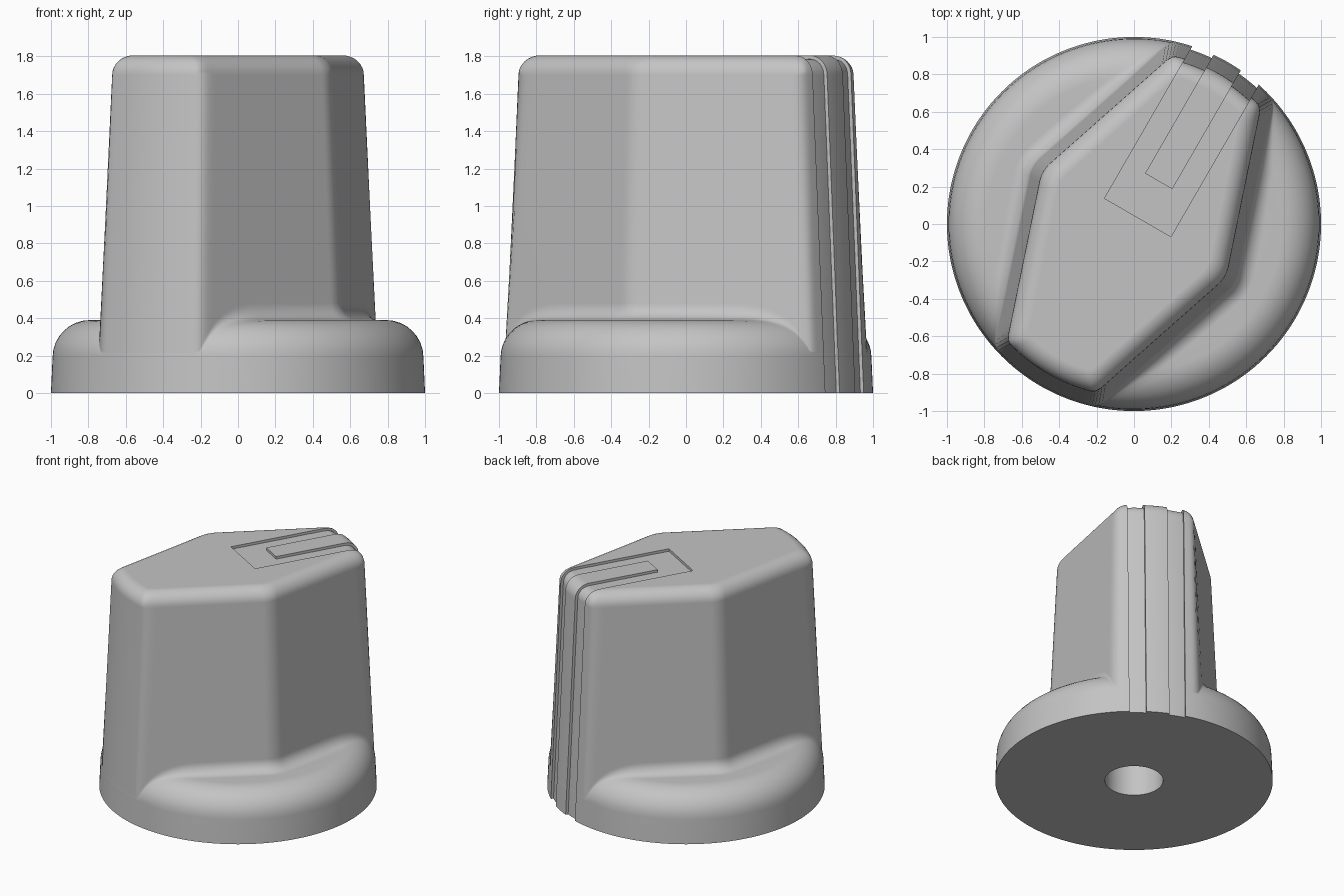
import bpy, bmesh, math
from math import cos, sin, radians, pi

cube = bpy.data.objects.get("Cube")
if cube:
    bpy.data.objects.remove(cube, do_unlink=True)

POINTER = radians(60)      # direction of the pointer
DRAFT = 0.045              # taper of every wall
SHOULDER, TOP_ROUND = 1.70, 0.105
SKIRT_Z, SKIRT_ROUND, FILLET = 0.19, 0.2, 0.09
STEPS, SEG = 360, 9

grey = bpy.data.materials.new("grey plastic")
grey.use_nodes = True
colour = (0.55, 0.55, 0.55, 1)
grey.diffuse_color = colour
grey.node_tree.nodes["Principled BSDF"].inputs["Base Color"].default_value = colour


def make_object(name, bm):
    bmesh.ops.recalc_face_normals(bm, faces=bm.faces)
    mesh = bpy.data.meshes.new(name)
    bm.to_mesh(mesh)
    bm.free()
    mesh.materials.append(grey)
    obj = bpy.data.objects.new(name, mesh)
    bpy.context.collection.objects.link(obj)
    return obj


def prism(name, outline, low, high):
    bm = bmesh.new()
    face = bm.faces.new([bm.verts.new((x, y, low)) for x, y in outline])
    new = bmesh.ops.extrude_face_region(bm, geom=[face])["geom"]
    top = [v for v in new if isinstance(v, bmesh.types.BMVert)]
    bmesh.ops.translate(bm, verts=top, vec=(0, 0, high - low))
    return make_object(name, bm)


def smooth_min(a, b, k=0.04):
    h = max(k - abs(a - b), 0) / k
    return min(a, b) - h * h * k / 4


def grip_radius(angle, z, offset):
    """Stretched hexagon with round ends, as a distance from the axis."""
    grow = DRAFT * (SHOULDER - z) + offset
    r = 1 - DRAFT * SHOULDER + grow
    for normal in (71.5, 108.5, 251.5, 288.5):
        c = cos(angle - radians(normal))
        if c > 0.05:
            r = smooth_min(r, (0.541 + grow) / c)
    return r


def knob_profile(angle, inset, bottom):
    """Radius and height points from the base rim to the top edge."""
    wall = 1 - inset
    rim, fil = SKIRT_ROUND - inset, FILLET + inset
    mid = 1 - DRAFT * SKIRT_Z - SKIRT_ROUND
    # concave fillet rolling between the skirt and the grip
    cz = SKIRT_Z + rim + fil
    for _ in range(4):
        cx = grip_radius(angle, cz, -inset) + fil
        dx = max(cx - mid, 0)
        dz = math.sqrt(max((rim + fil) ** 2 - dx * dx, 0))
        cz = SKIRT_Z + dz
    touch = math.atan2(dz, dx)
    pts = [(wall - DRAFT * bottom, bottom)]
    for i in range(SEG):
        a = touch * i / (SEG - 1)
        pts.append((mid + rim * cos(a), SKIRT_Z + rim * sin(a)))
    for i in range(SEG):
        a = pi + touch * (1 - i / (SEG - 1))
        pts.append((cx + fil * cos(a), cz + fil * sin(a)))
    # rounded top edge
    top = TOP_ROUND - inset
    for i in range(SEG):
        a = pi / 2 * i / (SEG - 1)
        off = -inset - top * (1 - cos(a))
        pts.append((grip_radius(angle, SHOULDER, off), SHOULDER + top * sin(a)))
    return pts


def knob(name, inset=0.0, bottom=0.0):
    bm = bmesh.new()
    columns = []
    for i in range(STEPS):
        a = 2 * pi * i / STEPS
        columns.append([bm.verts.new((r * cos(a + POINTER), r * sin(a + POINTER), z))
                        for r, z in knob_profile(a, inset, bottom)])
    for i, col in enumerate(columns):
        nxt = columns[(i + 1) % STEPS]
        for j in range(len(col) - 1):
            bm.faces.new((col[j], nxt[j], nxt[j + 1], col[j + 1]))
    bm.faces.new([c[-1] for c in columns])
    bm.faces.new([c[0] for c in reversed(columns)])
    bmesh.ops.dissolve_degenerate(bm, dist=1e-5, edges=bm.edges)
    return make_object(name, bm)


def cut(target, cutter):
    mod = target.modifiers.new("cut", 'BOOLEAN')
    mod.operation, mod.solver, mod.object = 'DIFFERENCE', 'EXACT', cutter
    bpy.context.view_layer.objects.active = target
    bpy.ops.object.modifier_apply(modifier=mod.name)
    bpy.data.objects.remove(cutter, do_unlink=True)


# Knob body: round skirt and tapered grip
body = knob("knob_body")

# Shallow U-shaped pointer groove over the top and down the end
half = [(1.3, 0.205), (0.04, 0.205)]
inner = [(0.264, 0.084), (1.3, 0.084)]
outline = half + [(u, -v) for u, v in reversed(half)]
outline += [(u, -v) for u, v in reversed(inner)] + inner
c, s = cos(POINTER), sin(POINTER)
groove = prism("pointer_groove_cutter",
               [(u * c + v * s, u * s - v * c) for u, v in outline], -0.05, 2)
cut(groove, knob("groove_floor_cutter", 0.02, -0.1))
cut(body, groove)

# Shaft hole in the underside
circle = [(0.21 * cos(2 * pi * i / 64), 0.21 * sin(2 * pi * i / 64)) for i in range(64)]
cut(body, prism("shaft_hole_cutter", circle, -0.1, 1.0))

# Smooth shading with crisp groove edges
bpy.ops.object.select_all(action='DESELECT')
body.select_set(True)
bpy.context.view_layer.objects.active = body
bpy.ops.object.shade_smooth_by_angle(angle=radians(28))
weighted = body.modifiers.new("weighted normals", 'WEIGHTED_NORMAL')
weighted.keep_sharp = True
